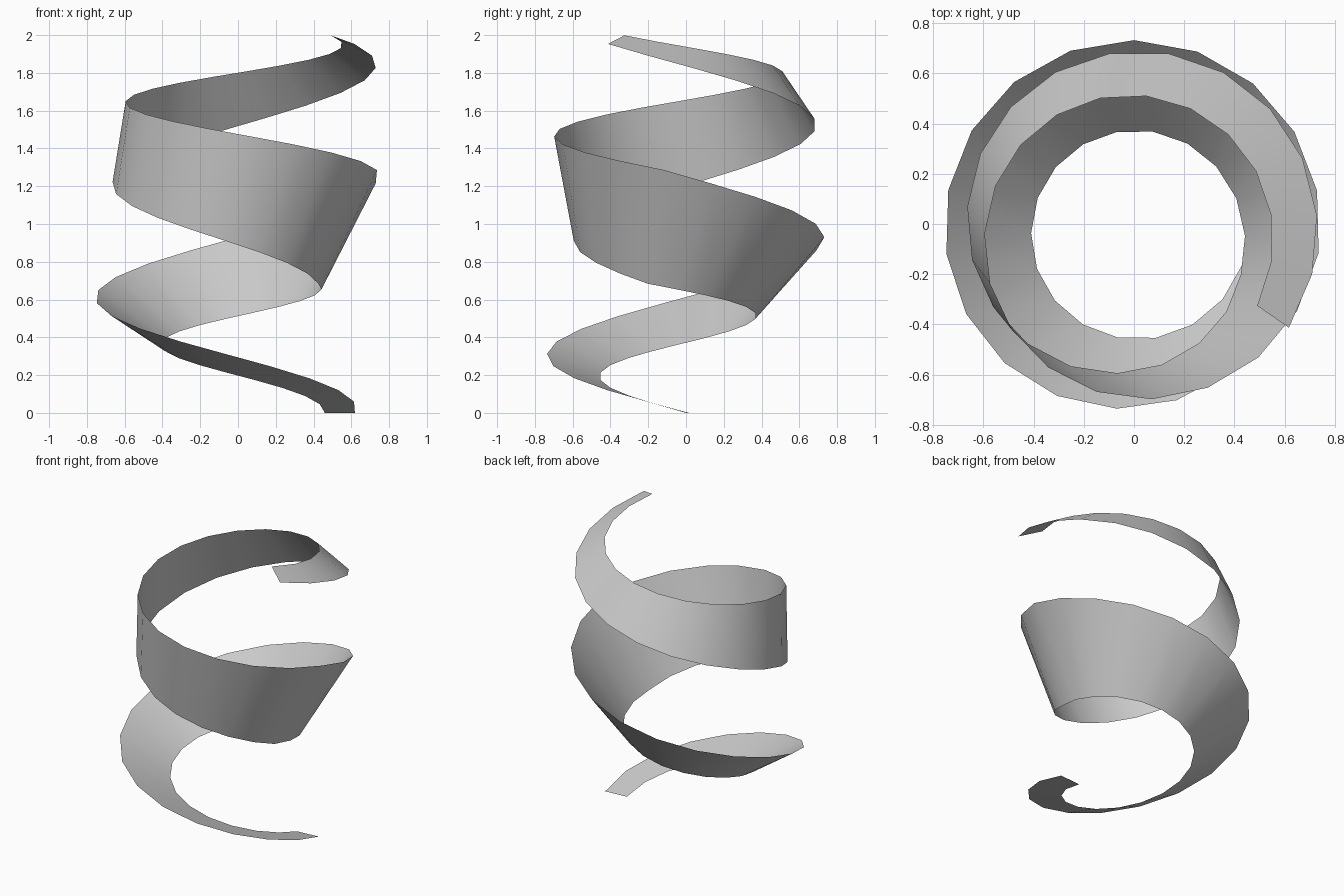
import bpy
import bmesh
from math import sin, cos, radians, atan2
from mathutils import Vector

cube = bpy.data.objects.get("Cube")
if cube:
    bpy.data.objects.remove(cube, do_unlink=True)

# Spiral dimensions
STEPS = 39
START, SWEEP = radians(4.6), radians(755.4)
RISE = 1.976
CENTRE = Vector((-0.007, -0.035, 0))

# Plain grey material
grey = bpy.data.materials.new("light grey")
grey.use_nodes = True
colour = (0.6, 0.6, 0.6, 1)
grey.diffuse_color = colour
grey.node_tree.nodes["Principled BSDF"].inputs["Base Color"].default_value = colour


def ribbon_edges(s):
    """Both edge points of the ribbon at fraction s of its length."""
    u = s + 0.045 * s * (1 - s)
    angle = START - SWEEP * u
    radius = 0.548 + 0.105 * u
    out = Vector((cos(angle), sin(angle), 0))
    along = Vector((sin(angle), -cos(angle), 0))
    # The cross-section lies square to the climbing path
    slope = atan2(RISE, SWEEP * radius)
    up = Vector((0, 0, cos(slope))) - along * sin(slope)
    # Widest halfway, rolling over steadily towards the top
    half = 0.08 + 0.262 * (1 - abs(2 * u - 1))
    roll = radians(163 * u - 128 * u * u * (1 - u))
    across = (out * cos(roll) + up * sin(roll)) * half
    middle = CENTRE + out * radius + Vector((0, 0, RISE * u))
    return middle - across, middle + across


# Twisting ribbon surface
bm = bmesh.new()
rings = [[bm.verts.new(p) for p in ribbon_edges(i / STEPS)] for i in range(STEPS + 1)]
for (a, b), (c, d) in zip(rings, rings[1:]):
    bm.faces.new((a, c, d, b)).smooth = True
mesh = bpy.data.meshes.new("spiral_ribbon")
bm.to_mesh(mesh)
bm.free()
mesh.materials.append(grey)
ribbon = bpy.data.objects.new("spiral_ribbon", mesh)
bpy.context.collection.objects.link(ribbon)
